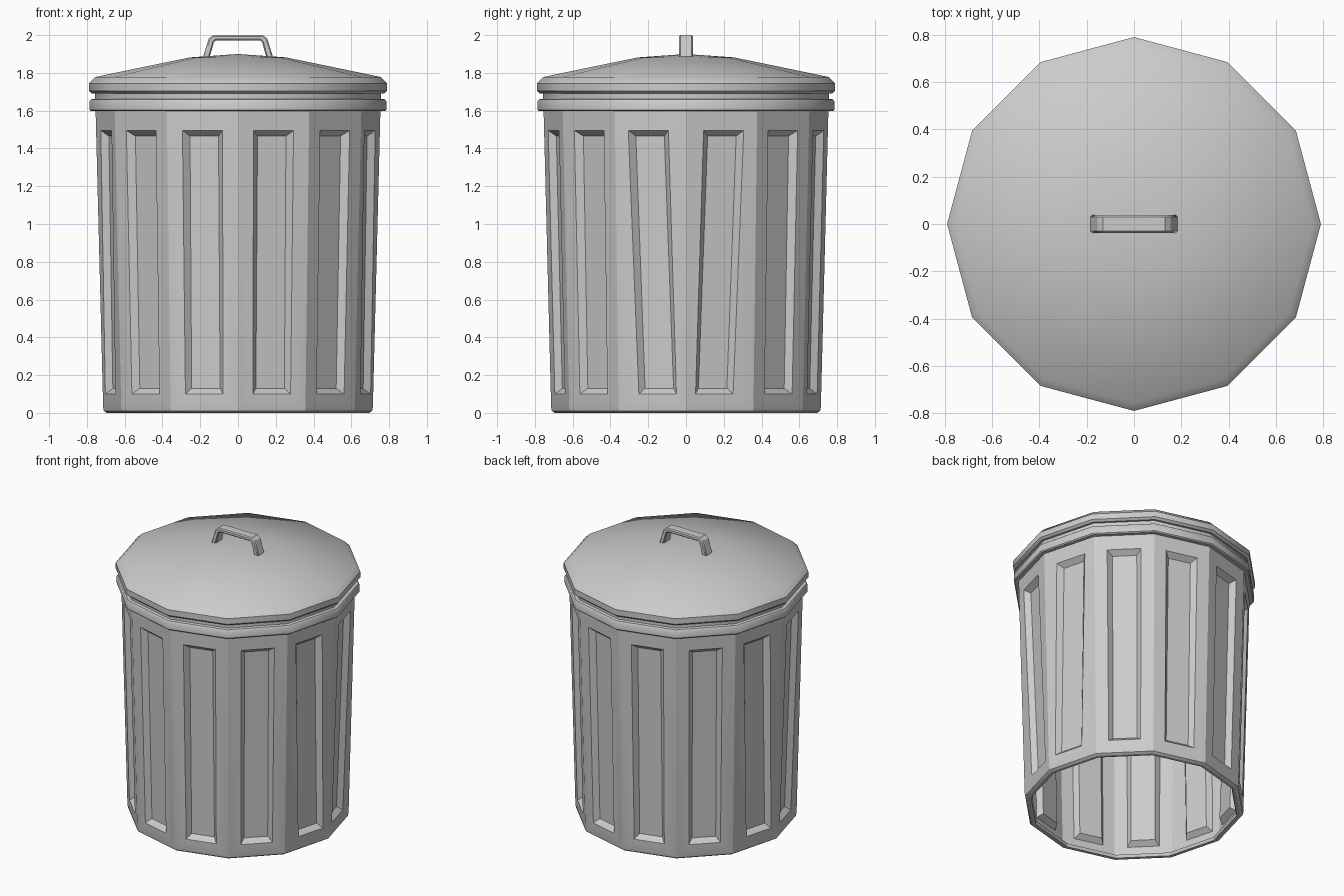
import bpy, bmesh
from math import sin, cos, pi, radians

if "Cube" in bpy.data.objects:
    bpy.data.objects.remove(bpy.data.objects["Cube"])

N = 12
R0, Z0, R1, Z1 = 0.714, 0.03, 0.754, 1.60   # tapered wall


def finish(name, bm, angle):
    bmesh.ops.remove_doubles(bm, verts=bm.verts, dist=0.0005)
    me = bpy.data.meshes.new(name)
    bm.to_mesh(me)
    bm.free()
    ob = bpy.data.objects.new(name, me)
    bpy.context.collection.objects.link(ob)
    bpy.ops.object.select_all(action='DESELECT')
    ob.select_set(True)
    bpy.context.view_layer.objects.active = ob
    bpy.ops.object.shade_smooth_by_angle(angle=radians(angle))
    return ob


def lathe(bm, profile):
    rings = [[bm.verts.new((r * cos(2 * pi * k / N), r * sin(2 * pi * k / N), z))
              for k in range(N)] for r, z in profile]
    for a, b in zip(rings, rings[1:]):
        for k in range(N):
            j = (k + 1) % N
            bm.faces.new((a[k], a[j], b[j], b[k]))


# Can body: twelve facets with a recessed panel each, open underneath
bm = bmesh.new()
lathe(bm, [(0.665, 0.02), (0.672, 0), (0.695, 0), (0.71, 0.01), (R0, Z0)])
for k in range(N):
    mid = 2 * pi * (k + 0.5) / N
    c, s = cos(mid), sin(mid)

    def point(u, z, depth=0):
        r = R0 + (R1 - R0) * (z - Z0) / (Z1 - Z0)
        a = r * cos(pi / N) - depth
        return bm.verts.new((a * c - u * s, a * s + u * c, z))

    # panels beside the x axis lean inwards at the bottom
    lean = (1 if s * c > 0 else -1) if abs(c) > 0.9 else 0
    low, high = -0.03 * lean, 0.012 * lean
    h0, h1 = R0 * sin(pi / N), R1 * sin(pi / N)
    w, i, d = 0.11, 0.032, 0.035
    loops = [
        [point(-h0, Z0), point(h0, Z0), point(h1, Z1), point(-h1, Z1)],
        [point(low - w + .007, 0.10), point(low + w - .007, 0.10),
         point(high + w, 1.495), point(high - w, 1.495)],
        [point(low - w + i, 0.13, d), point(low + w - i, 0.13, d),
         point(high + w - i, 1.465, d), point(high - w + i, 1.465, d)],
    ]
    for a, b in zip(loops, loops[1:]):
        for q in range(4):
            n = (q + 1) % 4
            bm.faces.new((a[q], a[n], b[n], b[q]))
    bm.faces.new(loops[2])
finish("can_body", bm, 20)

# Rolled band at the mouth of the can
bm = bmesh.new()
lathe(bm, [(R1, 1.597), (0.778, 1.597), (0.785, 1.604), (0.785, 1.65),
           (0.778, 1.66), (0.757, 1.663), (0.757, 1.695)])
finish("can_rim", bm, 35)

# Shallow conical lid with a turned-down edge
bm = bmesh.new()
lathe(bm, [(0.75, 1.695), (0.775, 1.692), (0.79, 1.705), (0.79, 1.745),
           (0.757, 1.778), (0.255, 1.882), (0, 1.90)])
finish("lid", bm, 35)

# Lid handle: bent bar outline given thickness
bm = bmesh.new()
half = [(0.152, 1.875), (0.188, 1.875), (0.155, 1.982), (0.132, 2.0)]
inner = [(0.118, 1.972), (0.128, 1.962)]
right = inner + half
front = [[bm.verts.new((sx * x, y, z)) for x, z in right]
         for y in (-0.037, 0.037) for sx in (-1, 1)]
for side in (0, 1):                      # mirrored legs
    a, b = front[side], front[side + 2]
    for q in range(1, 5):
        bm.faces.new((a[q], a[q + 1], b[q + 1], b[q]))
    bm.faces.new((a[0], a[1], b[1], b[0]))
    for f in (a, b):
        bm.faces.new((f[0], f[1], f[4], f[5]))
        bm.faces.new((f[1], f[2], f[3], f[4]))
for l, r in ((front[0], front[1]), (front[2], front[3])):   # bar between legs
    bm.faces.new((l[0], r[0], r[5], l[5]))
for q in (0, 5):
    bm.faces.new((front[0][q], front[1][q], front[3][q], front[2][q]))
bmesh.ops.recalc_face_normals(bm, faces=bm.faces)
handle = finish("lid_handle", bm, 20)
bevel = handle.modifiers.new("bevel", 'BEVEL')
bevel.width = 0.007
bevel.segments = 1
bevel.limit_method = 'ANGLE'
bevel.angle_limit = radians(60)
